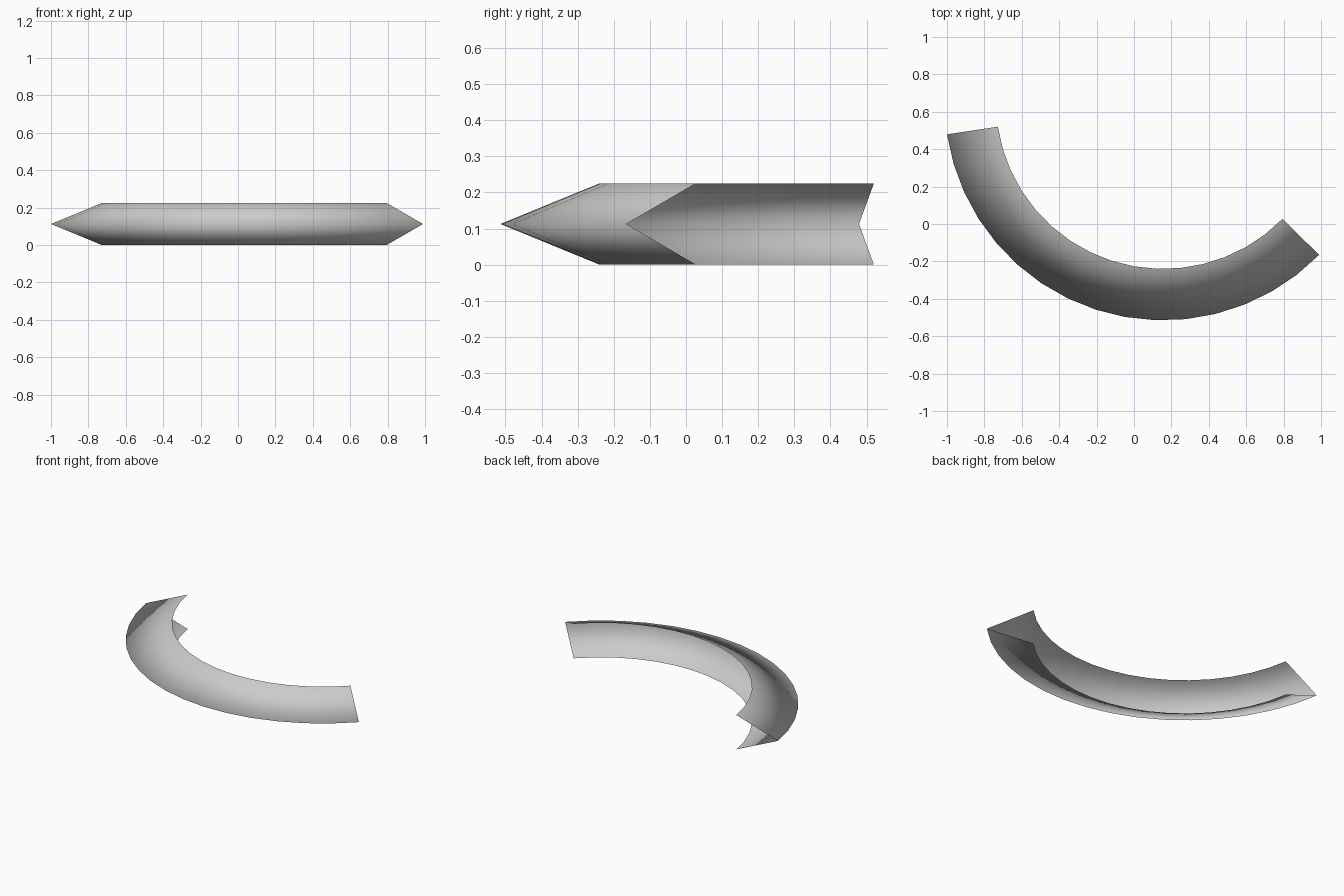
import bpy, bmesh, math

cube = bpy.data.objects.get("Cube")
if cube:
    bpy.data.objects.remove(cube)

# Plain grey surface
GREY = (0.6, 0.6, 0.6, 1.0)
mat = bpy.data.materials.new("plain_grey")
mat.use_nodes = True
mat.diffuse_color = GREY
bsdf = mat.node_tree.nodes["Principled BSDF"]
bsdf.inputs["Base Color"].default_value = GREY
bsdf.inputs["Roughness"].default_value = 0.8

# Open V section (radius, height) swept along an arc
CENTRE = (0.156, 0.654)
START, END, STEPS = math.radians(188.6), math.radians(315.5), 16
SECTION = [(0.894, 0.0), (1.169, 0.1125), (0.894, 0.225)]

bm = bmesh.new()
rings = []
for i in range(STEPS + 1):
    a = START + (END - START) * i / STEPS
    rings.append([bm.verts.new((CENTRE[0] + r * math.cos(a),
                                CENTRE[1] + r * math.sin(a), z))
                  for r, z in SECTION])
for p, q in zip(rings, rings[1:]):
    for j in range(len(SECTION) - 1):
        face = bm.faces.new((p[j], q[j], q[j + 1], p[j + 1]))
        face.smooth = True

mesh = bpy.data.meshes.new("curved_channel")
bm.to_mesh(mesh)
bm.free()
mesh.materials.append(mat)
channel = bpy.data.objects.new("curved_channel", mesh)
bpy.context.collection.objects.link(channel)
